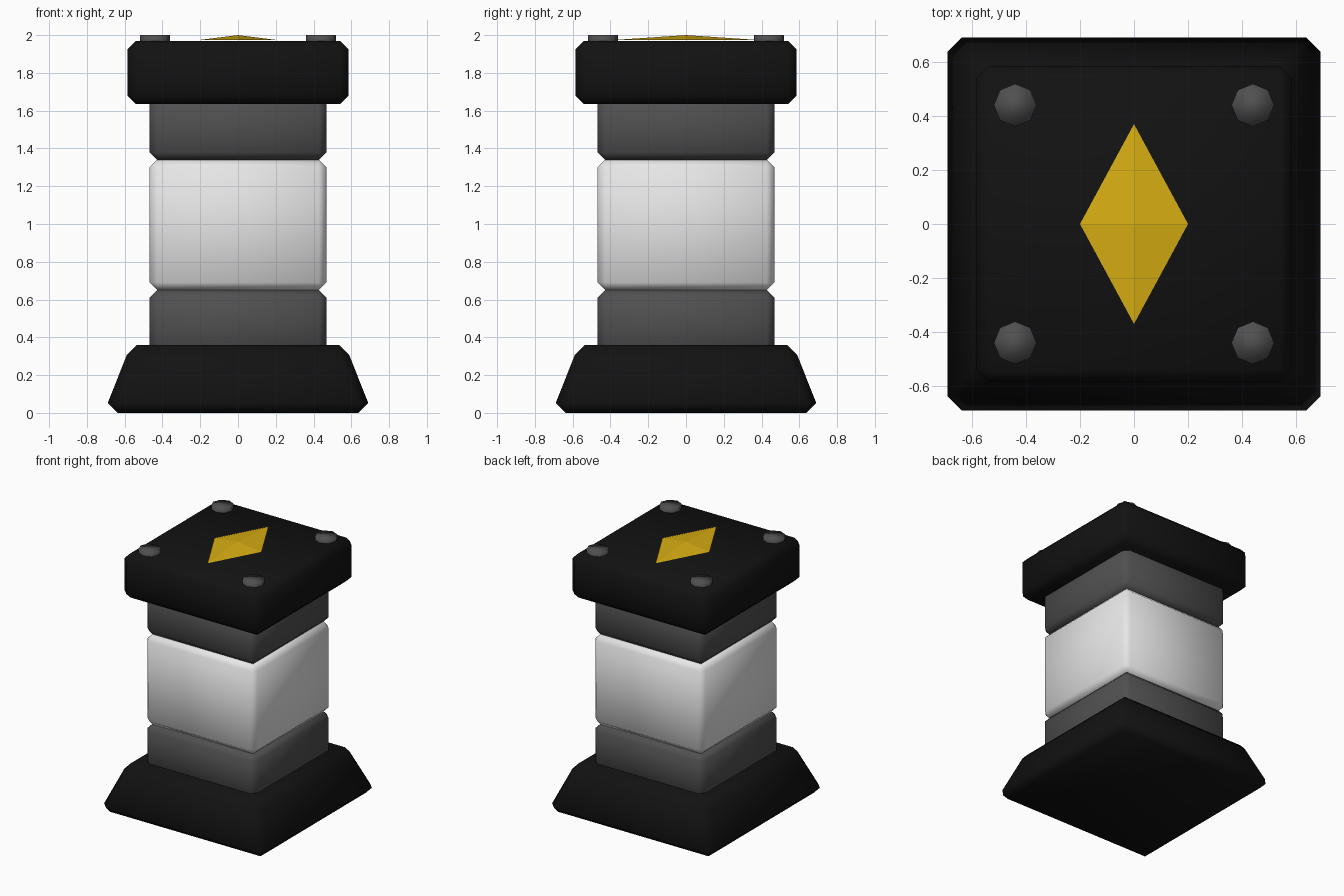
import bpy, bmesh, math

if "Cube" in bpy.data.objects:
    bpy.data.objects.remove(bpy.data.objects["Cube"])


def material(name, rgb):
    m = bpy.data.materials.new(name)
    m.diffuse_color = (*rgb, 1)
    m.use_nodes = True
    m.node_tree.nodes["Principled BSDF"].inputs["Base Color"].default_value = m.diffuse_color
    return m


BLACK = material("matte black", (0.006, 0.006, 0.006))
GREY = material("dark grey", (0.08, 0.08, 0.08))
WHITE = material("off white", (0.8, 0.8, 0.8))
GOLD = material("yellow gold", (0.68, 0.42, 0.006))


def finish(name, bm, mat, smooth=True):
    bmesh.ops.recalc_face_normals(bm, faces=bm.faces)
    for f in bm.faces:
        f.smooth = smooth
    me = bpy.data.meshes.new(name)
    bm.to_mesh(me)
    bm.free()
    me.materials.append(mat)
    ob = bpy.data.objects.new(name, me)
    bpy.context.collection.objects.link(ob)
    return ob


def block(name, z0, z1, low, high, c, mat):
    """Square block, optionally tapered, with every edge chamfered by c."""
    bm = bmesh.new()

    def octagon(h, z):
        pts = [(h, c - h), (h, h - c), (h - c, h), (c - h, h),
               (-h, h - c), (-h, c - h), (c - h, -h), (h - c, -h)]
        return [bm.verts.new((x, y, z)) for x, y in pts]

    def square(h, z):
        return [bm.verts.new((x * h, y * h, z))
                for x, y in ((1, -1), (1, 1), (-1, 1), (-1, -1))]

    s0, a = square(low - c, z0), octagon(low, z0 + c)
    b, s1 = octagon(high, z1 - c), square(high - c, z1)
    bm.faces.new(s0)
    bm.faces.new(s1)
    for i in range(8):
        j = (i + 1) % 8
        bm.faces.new((a[i], a[j], b[j], b[i]))
    for s, o in ((s0, a), (s1, b)):
        for k in range(4):
            n = (k + 1) % 4
            bm.faces.new((s[k], s[n], o[2 * k + 1], o[2 * k]))
            bm.faces.new((s[n], o[(2 * k + 2) % 8], o[2 * k + 1]))
    return finish(name, bm, mat)


# Pedestal, stacked column and cap
block("base", 0, 0.36, 0.69, 0.588, 0.052, BLACK)
block("lower_collar", 0.30, 0.65, 0.468, 0.468, 0.04, GREY)
block("middle_band", 0.65, 1.34, 0.468, 0.468, 0.04, WHITE)
block("upper_collar", 1.34, 1.69, 0.468, 0.468, 0.04, GREY)
block("cap", 1.635, 1.97, 0.585, 0.585, 0.045, BLACK)

# Corner bolts
for i, (sx, sy) in enumerate(((-1, -1), (1, -1), (1, 1), (-1, 1))):
    bm = bmesh.new()
    bmesh.ops.create_cone(bm, cap_ends=True, segments=8,
                          radius1=0.079, radius2=0.079, depth=0.06)
    bmesh.ops.translate(bm, verts=bm.verts, vec=(sx * 0.44, sy * 0.44, 1.97))
    finish(f"bolt_{i + 1}", bm, GREY)

# Shallow faceted diamond inlay
bm = bmesh.new()
rim = [bm.verts.new((x, y, 1.975))
       for x, y in ((0.2, 0), (0, 0.37), (-0.2, 0), (0, -0.37))]
peak = bm.verts.new((0, 0, 2.0))
bm.faces.new(rim)
for i in range(4):
    bm.faces.new((rim[i], rim[(i + 1) % 4], peak))
finish("diamond_inlay", bm, GOLD, smooth=False)
